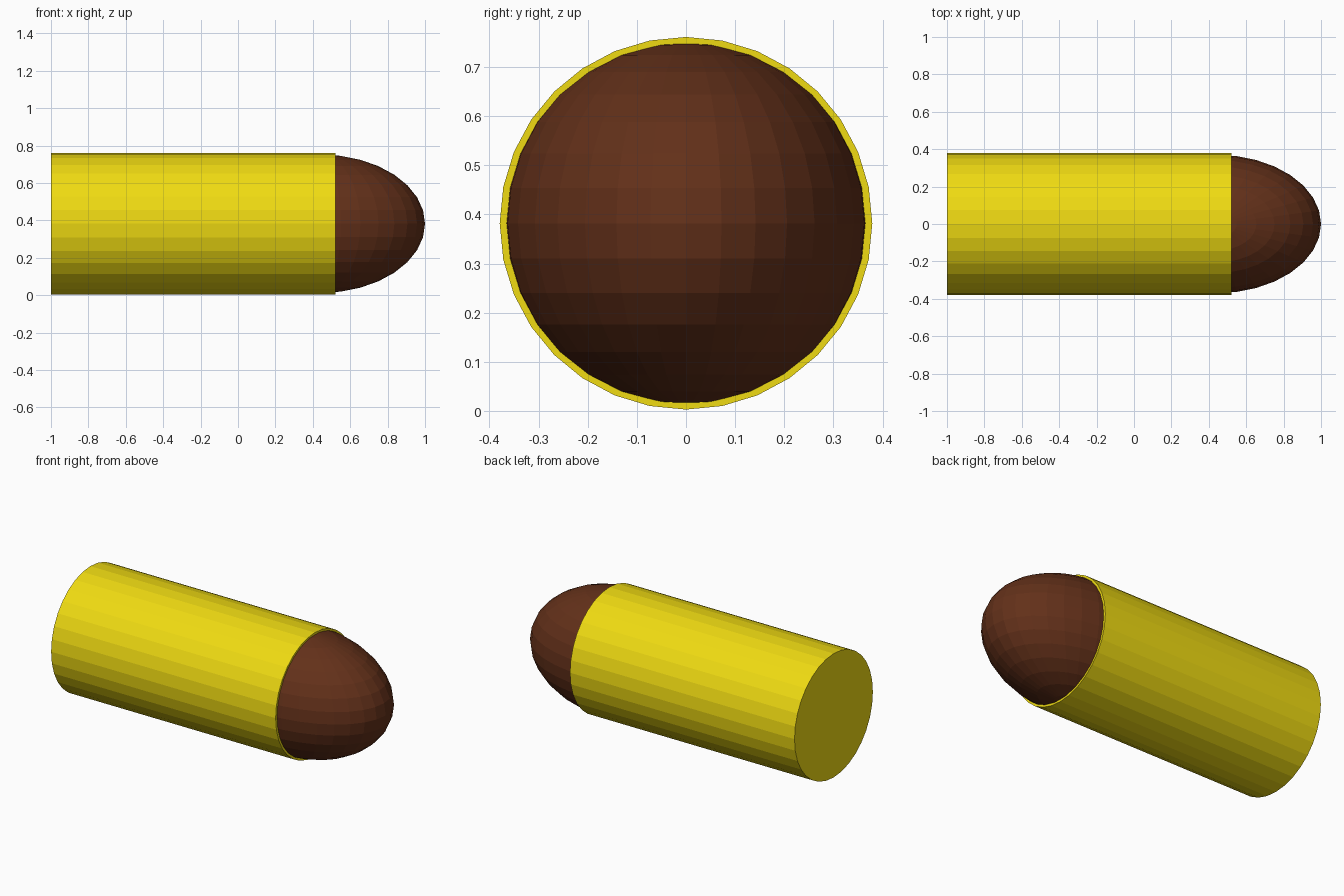
import bpy
from math import pi

if "Cube" in bpy.data.objects:
    bpy.data.objects.remove(bpy.data.objects["Cube"])

AXIS_Z = 0.382  # height of the centre line


def finish(name, color):
    """Name the active object, apply its transform and colour it."""
    obj = bpy.context.object
    obj.name = name
    bpy.ops.object.transform_apply(location=False, rotation=True, scale=True)
    mat = bpy.data.materials.new(name + "_paint")
    mat.diffuse_color = (*color, 1)
    mat.use_nodes = True
    mat.node_tree.nodes["Principled BSDF"].inputs["Base Color"].default_value = mat.diffuse_color
    obj.data.materials.append(mat)
    return obj


# Casing: flat-shaded 32-sided closed cylinder along x
bpy.ops.mesh.primitive_cylinder_add(vertices=32, radius=0.379, depth=1.52,
                                    location=(-0.24, 0, AXIS_Z),
                                    rotation=(0, pi / 2, 0))
finish("casing", (0.87, 0.71, 0.006))

# Rounded tip: stretched sphere with its poles up and down, half sunk in the casing
bpy.ops.mesh.primitive_uv_sphere_add(segments=32, ring_count=16, radius=1,
                                     location=(0.44, 0, AXIS_Z))
bpy.context.object.scale = (0.56, 0.37, 0.37)
finish("rounded_tip", (0.125, 0.03, 0.01))
